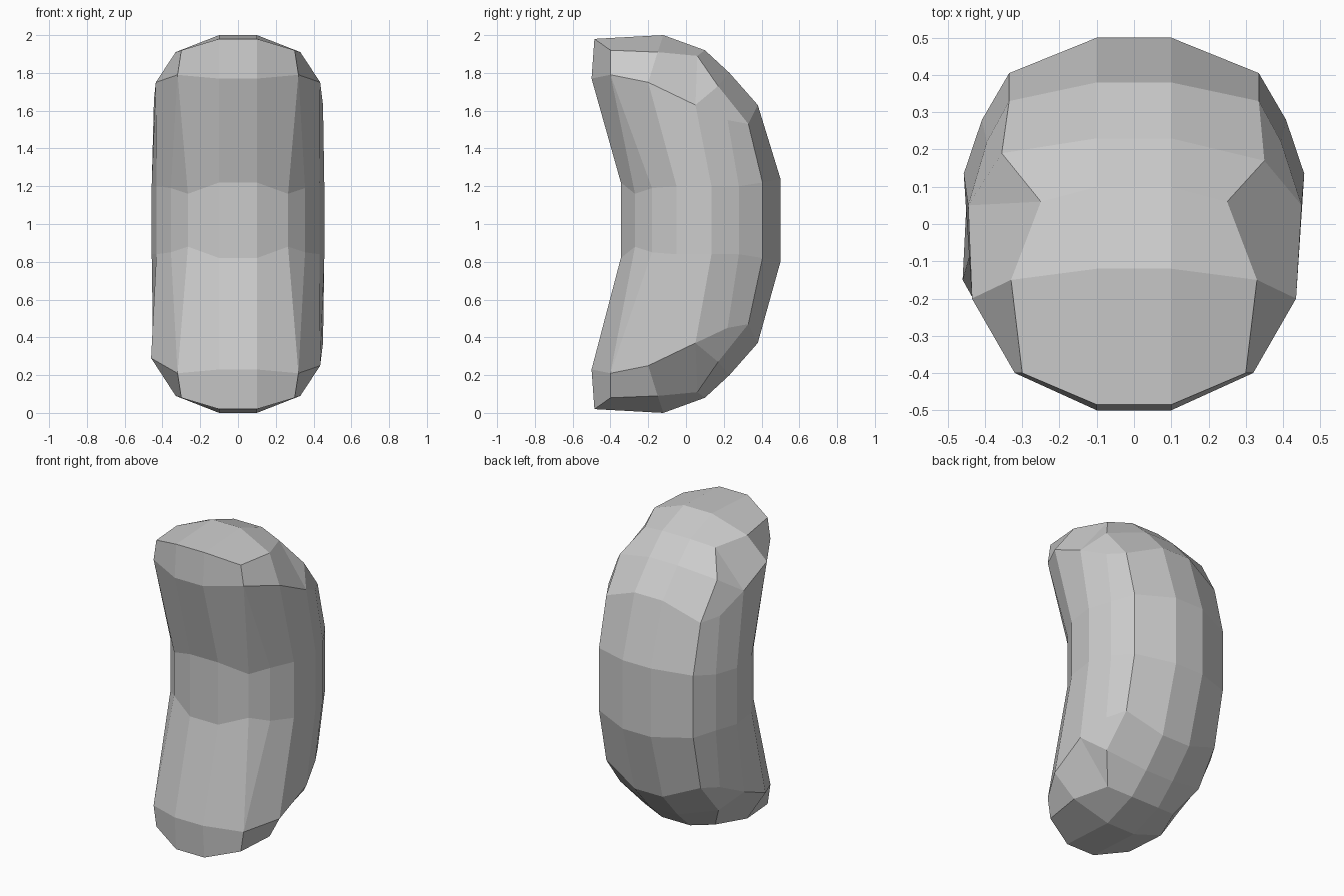
import bpy, bmesh
from mathutils import Vector

if "Cube" in bpy.data.objects:
    bpy.data.objects.remove(bpy.data.objects["Cube"])

# Half cross-sections (x > 0), front to back: waist ring and shoulder ring
WAIST = [(.10, -.345, 1.22), (.265, -.27, 1.16), (.355, -.18, 1.19), (.432, -.05, 1.20),
         (.457, .135, 1.20), (.408, .28, 1.20), (.335, .405, 1.22), (.10, .50, 1.24)]
SHOULDER = [(.10, -.50, 1.77), (.32, -.40, 1.79), (.32, -.40, 1.79), (.435, -.20, 1.75),
            (.45, .05, 1.63), (.395, .22, 1.55), (.335, .33, 1.53), (.10, .38, 1.63)]
# Rounded end: rows of (inner, outer) points, front to back
CAP = [((.10, -.485, 1.98), (.30, -.40, 1.92)), ((.10, -.12, 2.0), (.33, -.15, 1.91)),
       ((.10, .10, 1.92), (.25, .06, 1.89)), ((.10, .23, 1.80), (.35, .17, 1.73))]
# Slight unevenness of the left side: from -> to
DENTS = [((-.435, -.20, .25), (-.46, -.15, .29)), ((-.35, .17, 1.73), (-.355, .19, 1.76)),
         ((-.45, .05, 1.63), (-.445, .05, 1.66))]


def flip_x(p):
    return (-p[0], p[1], p[2])


def flip_z(p, lift=0):
    return (p[0], p[1], 2 - p[2] + lift)


def both(f):
    return [f, tuple(flip_x(p) for p in f)]


def add_face(bm, pts):
    pts = list(dict.fromkeys(pts))      # a doubled point turns a quad into a triangle
    bm.faces.new([bm.verts.new(p) for p in pts])


def full_ring(half):
    return half + [flip_x(p) for p in reversed(half)]


def loft(bm, a, b):
    for i in range(len(a)):
        j = (i + 1) % len(a)
        add_face(bm, (a[i], a[j], b[j], b[i]))


def end_faces():
    s, e = SHOULDER[:2] + SHOULDER[3:], [row[1] for row in CAP]
    rows = [(s[0], s[1])] + CAP + [(s[6], s[5])]
    faces = []
    for (a, b), (c, d) in zip(rows, rows[1:]):
        faces.append((flip_x(a), a, c, flip_x(c)))
        faces += both((a, b, d, c))
    # Side corners of the end
    for f in ((s[1], s[2], e[1], e[0]), (s[2], s[3], e[2], e[1]),
              (s[3], e[3], e[2]), (s[3], s[4], s[5], e[3])):
        faces += both(f)
    return faces


bm = bmesh.new()
# Curved body, bottom to top
rings = [full_ring([flip_z(p) for p in SHOULDER]),
         full_ring([flip_z(p, .04) for p in WAIST]),
         full_ring(WAIST), full_ring(SHOULDER)]
for lower, upper in zip(rings, rings[1:]):
    loft(bm, lower, upper)
# Two matching ends
for f in end_faces():
    add_face(bm, f)
    add_face(bm, [flip_z(p) for p in f])

bmesh.ops.remove_doubles(bm, verts=bm.verts, dist=.0005)
for src, dst in DENTS:
    near = min(bm.verts, key=lambda v: (v.co - Vector(src)).length)
    near.co = dst
bmesh.ops.recalc_face_normals(bm, faces=bm.faces)
mesh = bpy.data.meshes.new("bean_body")
bm.to_mesh(mesh)
bm.free()
bpy.context.collection.objects.link(bpy.data.objects.new("bean_body", mesh))
